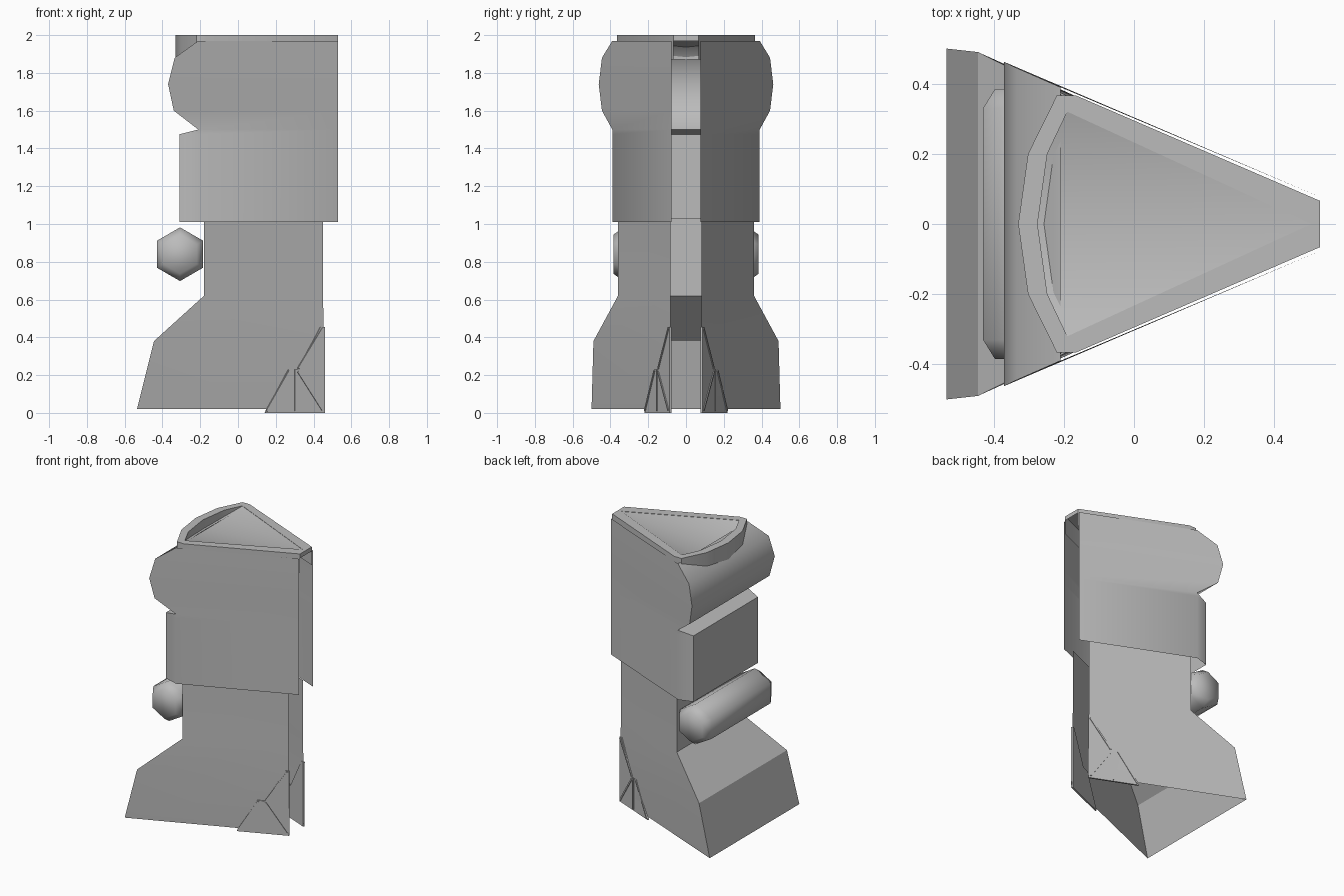
import bpy, bmesh, math
from mathutils import Vector

if "Cube" in bpy.data.objects:
    bpy.data.objects.remove(bpy.data.objects["Cube"])

grey = bpy.data.materials.new("plain_grey")
grey.use_nodes = True
COLOR = (0.5, 0.5, 0.5, 1)
grey.diffuse_color = COLOR
grey.node_tree.nodes["Principled BSDF"].inputs["Base Color"].default_value = COLOR


def finish(name, bm, angle):
    bmesh.ops.remove_doubles(bm, verts=bm.verts, dist=0.0005)
    bmesh.ops.recalc_face_normals(bm, faces=bm.faces)
    mesh = bpy.data.meshes.new(name)
    bm.to_mesh(mesh)
    bm.free()
    mesh.materials.append(grey)
    ob = bpy.data.objects.new(name, mesh)
    bpy.context.collection.objects.link(ob)
    bpy.ops.object.select_all(action='DESELECT')
    ob.select_set(True)
    bpy.context.view_layer.objects.active = ob
    bpy.ops.object.shade_smooth_by_angle(angle=math.radians(angle))
    return ob


def loft(bm, rows, closed=False):
    """Skin a list of point rows with quads."""
    grid = [[bm.verts.new(p) for p in row] for row in rows]
    for a, b in zip(grid, grid[1:]):
        n = len(a)
        for i in range(n if closed else n - 1):
            j = (i + 1) % n
            bm.faces.new((a[i], a[j], b[j], b[i]))
    return grid


def mirrored(half, z):
    """Row running from the +y end round the back to the -y end."""
    return [(x, y, z) for x, y in half] + [(x, -y, z) for x, y in reversed(half)]


def prism(name, path, z_or_offsets, mapper, angle=30):
    """Closed outline lofted between two offsets and capped."""
    bm = bmesh.new()
    grid = loft(bm, [[mapper(p, o) for p in path] for o in z_or_offsets], True)
    for ring in (grid[0], grid[-1]):
        bm.faces.new(ring)
    return finish(name, bm, angle)


# Flared base shell, open underneath and at the narrow end
bm = bmesh.new()
loft(bm, [mirrored([(tip, 0.082), (x, y)], z) for tip, x, y, z in (
    (0.46, -0.535, 0.50, 0.02), (0.455, -0.445, 0.49, 0.38),
    (0.45, -0.18, 0.36, 0.62), (0.45, -0.18, 0.36, 1.03))])
finish("base_shell", bm, 30)

# Upper shell: chamfered block, ledge, then the rounded bulge
TIP = (0.53, 0.077)
SEAM = (-0.21, 0.39)
bm = bmesh.new()
rows = [mirrored([TIP, SEAM, (-0.31, 0.36)], z) for z in (1.01, 1.475)]
rows += [mirrored([TIP, (x, y), (x, y - 0.0001)], z) for x, y, z in (
    (*SEAM, 1.5), (-0.34, 0.445, 1.6), (-0.37, 0.462, 1.74),
    (-0.335, 0.445, 1.88), (*SEAM, 1.97))]
loft(bm, rows)
bmesh.ops.dissolve_degenerate(bm, edges=bm.edges, dist=0.0005)
finish("upper_shell", bm, 45)

# Top cap: outer wall, flat rim and a floor that dips behind the arc
OUTER = [(0.53, 0.066), (-0.165, 0.366), (-0.22, 0.366), (-0.302, 0.2), (-0.33, 0)]
INNER = [(0.505, 0), (-0.19, 0.32), (-0.19, 0.32), (-0.247, 0.2), (-0.275, 0)]
DIP = [0.002, 0.002, 0.002, 0.045, 0.065]
bm = bmesh.new()
for s in (1, -1):
    wall = [(x, s * y, 1.87) for x, y in OUTER]
    edge = [(x, s * y, 2.0) for x, y in OUTER]
    rim = [(x, s * y, 2.0) for x, y in INNER]
    floor = [(x, s * y, 2.0 - d) for (x, y), d in zip(INNER, DIP)]
    centre = [(x, 0, z) for x, y, z in ((0.505, 0, 1.998),) * 5]
    loft(bm, [wall, edge, rim, floor, centre])
# small end face at the narrow tip
x, y = OUTER[0]
bm.faces.new([bm.verts.new(p) for p in (
    (x, y, 2.0), (x, -y, 2.0), (x, -y, 1.97), (x, y, 1.97))])
bm.faces.new([bm.verts.new(p) for p in ((x, y, 2.0), (x, -y, 2.0), (INNER[0][0], 0, 2.0))])
bmesh.ops.dissolve_degenerate(bm, edges=bm.edges, dist=0.0005)
finish("top_cap", bm, 35)

# Hexagonal roller across the back, with tapered ends
bm = bmesh.new()
rings = loft(bm, [[(-0.307 + r * math.sin(k * math.pi / 3), y,
                    0.84 + r * math.cos(k * math.pi / 3)) for k in range(6)]
                  for y, r in ((-0.385, 0.103), (-0.33, 0.142), (0.33, 0.142), (0.385, 0.103))], True)
bm.faces.new(rings[0])
bm.faces.new(rings[-1])
finish("hex_roller", bm, 61)

# Toe plates with raised ribs on both sides of the narrow end
PLATE = [(0.142, 0.0), (0.265, 0.23), (0.315, 0.23), (0.435, 0.455), (0.457, 0.455), (0.457, 0.0)]
RIBS = [((0.302, 0.23), (0.302, 0.01)), ((0.15, 0.01), (0.272, 0.225)),
        ((0.318, 0.235), (0.448, 0.45)), ((0.315, 0.22), (0.445, 0.015))]


def side_mapper(sign):
    normal = Vector((0.41, 0.91, 0))

    def place(p, offset):
        q = Vector((p[0], 0.082 + (0.457 - p[0]) * 0.422, p[1])) + normal * offset
        return (q.x, sign * q.y, q.z)
    return place


for side, sign in (("left", 1), ("right", -1)):
    place = side_mapper(sign)
    prism("toe_plate_" + side, PLATE, (-0.005, 0.006), place)
    for i, (a, b) in enumerate(RIBS):
        a, b = Vector(a), Vector(b)
        w = (b - a).orthogonal().normalized() * 0.005
        prism(f"toe_rib_{side}_{i + 1}", [a - w, b - w, b + w, a + w], (0.0, 0.011), place)
